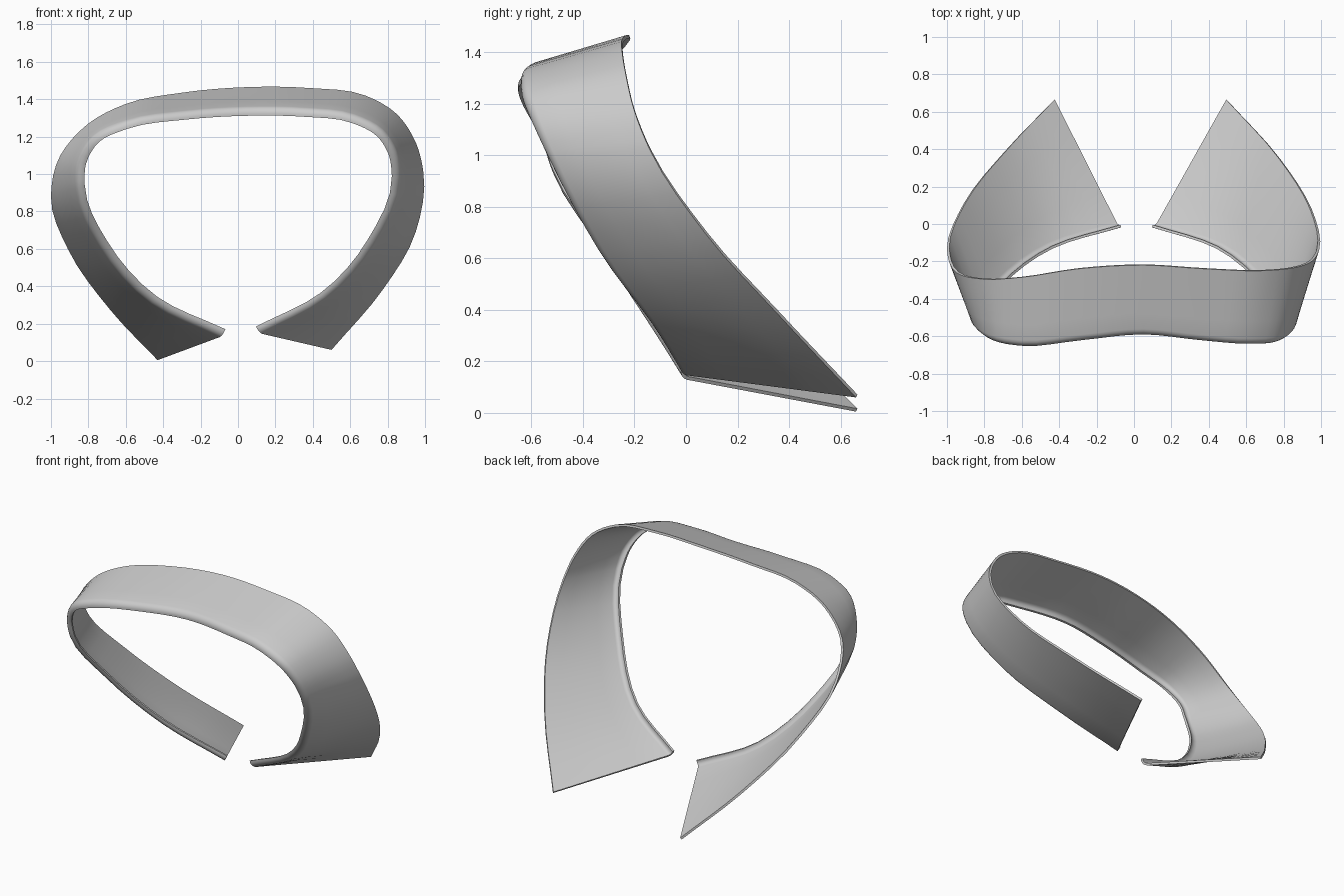
import bpy
import math
from mathutils import Vector

cube = bpy.data.objects.get("Cube")
if cube:
    bpy.data.objects.remove(cube, do_unlink=True)

# Matching points on the front fold and the rear edge, from the left tip over the top to the right tip
STATIONS = [
    ((.11, -.03, .15), (.50, .66, .06)),
    ((.46, -.14, .33), (.78, .35, .39)),
    ((.72, -.35, .62), (.95, .08, .69)),
    ((.86, -.54, .98), (.99, -.14, 1.02)),
    ((.84, -.60, 1.12), (.95, -.20, 1.17)),
    ((.77, -.64, 1.23), (.85, -.235, 1.32)),
    ((.62, -.65, 1.31), (.68, -.25, 1.42)),
    ((.35, -.63, 1.345), (.38, -.24, 1.46)),
    ((.05, -.60, 1.35), (.05, -.22, 1.465)),
    ((-.28, -.63, 1.33), (-.30, -.24, 1.435)),
    ((-.60, -.66, 1.28), (-.60, -.285, 1.375)),
    ((-.77, -.63, 1.20), (-.80, -.295, 1.27)),
    ((-.85, -.57, 1.06), (-.95, -.26, 1.10)),
    ((-.855, -.53, .93), (-1.0, -.13, .88)),
    ((-.73, -.34, .62), (-.91, .11, .60)),
    ((-.45, -.14, .31), (-.68, .40, .27)),
    ((-.08, -.03, .135), (-.43, .66, .005)),
]
STEPS = 4
LIP = 0.04
THICKNESS = 0.014


def smooth_path(points, steps):
    """Curve through the points, with tangents weighted by spacing."""
    pts = [Vector(p) for p in points]
    gaps = [(b - a).length for a, b in zip(pts, pts[1:])]
    slopes = [(b - a) / g for a, b, g in zip(pts, pts[1:], gaps)]
    tangents = [slopes[0]]
    for k in range(1, len(slopes)):
        g, h = gaps[k - 1], gaps[k]
        tangents.append((slopes[k - 1] * h + slopes[k] * g) / (g + h))
    tangents.append(slopes[-1])
    path = []
    for k, gap in enumerate(gaps):
        for s in range(steps):
            t = s / steps
            path.append(pts[k].lerp(pts[k + 1], t * t * (3 - 2 * t))
                        + tangents[k] * gap * t * (1 - t) ** 2
                        - tangents[k + 1] * gap * t * t * (1 - t))
    return path + [pts[-1]]


front = smooth_path([s[0] for s in STATIONS], STEPS)
rear = smooth_path([s[1] for s in STATIONS], STEPS)

# Collar band: flat from the rear edge, then rolled inward into a small lip at the front
verts, faces = [], []
count = len(front)
for i, (a, b) in enumerate(zip(front, rear)):
    ahead, behind = min(i + 1, count - 1), max(i - 1, 0)
    along = (front[ahead] - front[behind]).normalized()
    across = (a - b).normalized()
    inward = across.cross(along).normalized()
    bend = a - across * LIP
    section = [b.lerp(bend, f / 4) for f in range(4)]
    for k in range(6):
        angle = math.pi / 2 * k / 5
        section.append(bend + across * LIP * math.sin(angle)
                       + inward * LIP * (1 - math.cos(angle)))
    verts.extend(section)

row = len(verts) // count
for i in range(count - 1):
    for j in range(row - 1):
        p = i * row + j
        faces.append((p, p + row, p + row + 1, p + 1))

mesh = bpy.data.meshes.new("collar_band")
mesh.from_pydata(verts, [], faces)
mesh.update()
collar = bpy.data.objects.new("collar_band", mesh)
bpy.context.collection.objects.link(collar)

# Cloth thickness, added on the inside
shell = collar.modifiers.new("thickness", "SOLIDIFY")
shell.thickness = THICKNESS
shell.offset = -1

# Plain grey cloth
grey = bpy.data.materials.new("light_grey")
grey.use_nodes = True
color = (.6, .6, .6, 1)
grey.diffuse_color = color
grey.node_tree.nodes["Principled BSDF"].inputs["Base Color"].default_value = color
mesh.materials.append(grey)

bpy.context.view_layer.objects.active = collar
collar.select_set(True)
bpy.ops.object.modifier_apply(modifier=shell.name)
bpy.ops.object.shade_smooth_by_angle(angle=math.radians(40))
